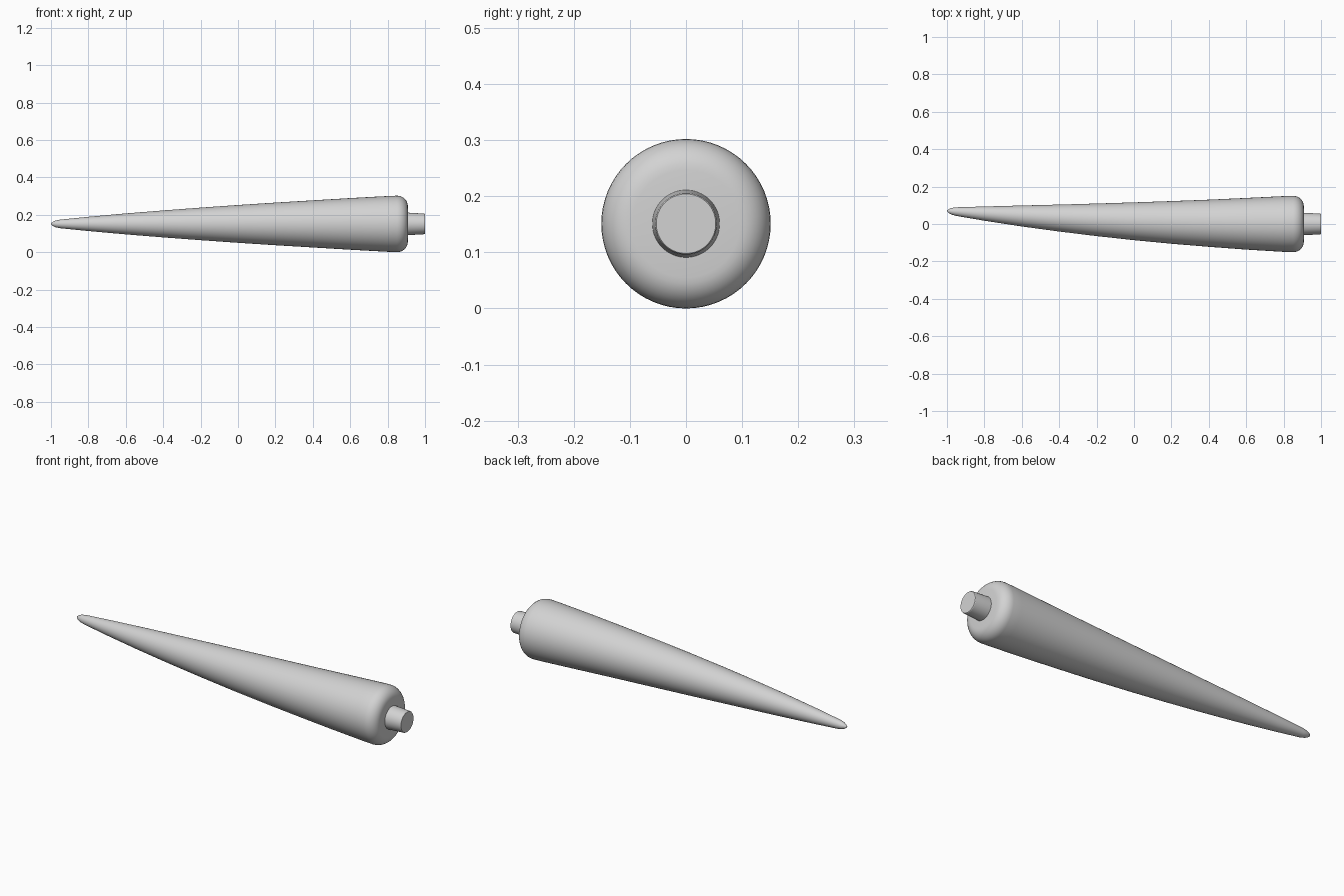
import bpy, bmesh
from math import sin, cos, pi, radians

cube = bpy.data.objects.get("Cube")
if cube:
    bpy.data.objects.remove(cube, do_unlink=True)

AXIS_Z = 0.151
SIDES = 64

grey = bpy.data.materials.new("light_grey")
grey.use_nodes = True
colour = (0.65, 0.65, 0.65, 1)
grey.diffuse_color = colour
grey.node_tree.nodes["Principled BSDF"].inputs["Base Color"].default_value = colour


def bend(x):
    """Sideways drift of the centre line, growing toward the tip."""
    return 0.067 * (max(0.0, 0.84 - x) / 1.8) ** 2


def loft(name, profile, angle):
    """Skin circular sections (x, radius) along the bent centre line."""
    bm = bmesh.new()
    rings = []
    for x, r in profile:
        rings.append([bm.verts.new((x, bend(x) + r * cos(2 * pi * i / SIDES),
                                    AXIS_Z + r * sin(2 * pi * i / SIDES)))
                      for i in range(SIDES)])
    for a, b in zip(rings, rings[1:]):
        for i in range(SIDES):
            j = (i + 1) % SIDES
            bm.faces.new((a[i], a[j], b[j], b[i]))
    bm.faces.new(rings[0])
    bm.faces.new(rings[-1])
    bmesh.ops.recalc_face_normals(bm, faces=bm.faces)
    mesh = bpy.data.meshes.new(name)
    bm.to_mesh(mesh)
    bm.free()
    mesh.materials.append(grey)
    obj = bpy.data.objects.new(name, mesh)
    bpy.context.collection.objects.link(obj)
    bpy.ops.object.select_all(action="DESELECT")
    obj.select_set(True)
    bpy.context.view_layer.objects.active = obj
    bpy.ops.object.shade_smooth_by_angle(angle=radians(angle))
    return obj


# Long tapered body: blunt point, slowly swelling shaft, rounded butt end
tip = [(-1.0, 0.003), (-0.99, 0.011), (-0.975, 0.018), (-0.95, 0.023)]
shaft = [(-0.8, 0.038), (-0.6, 0.056), (-0.4, 0.072), (-0.2, 0.087),
         (0.0, 0.101), (0.2, 0.114), (0.4, 0.126), (0.6, 0.138), (0.8, 0.149)]
butt = [(0.85 + 0.058 * sin(t * pi / 16), 0.096 + 0.055 * cos(t * pi / 16))
        for t in range(9)]
loft("tapered_body", tip + shaft + butt + [(0.91, 0.05)], 50)

# Slightly tapered mounting peg
loft("mounting_peg", [(0.88, 0.06), (0.91, 0.06), (0.997, 0.055), (1.0, 0.053)], 30)
